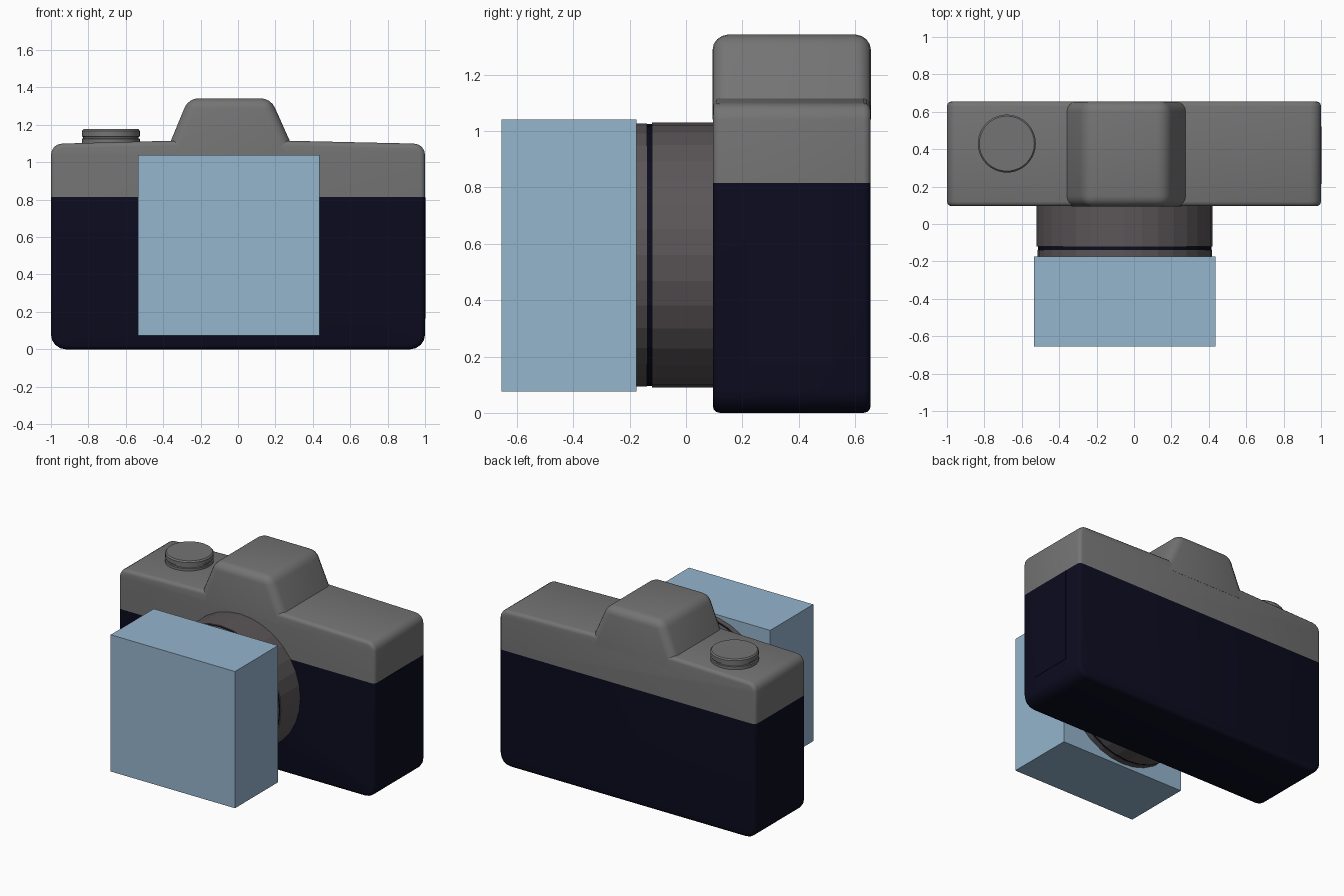
import bpy, bmesh, math

if "Cube" in bpy.data.objects:
    bpy.data.objects.remove(bpy.data.objects["Cube"], do_unlink=True)


def material(name, rgb):
    m = bpy.data.materials.new(name)
    m.use_nodes = True
    m.diffuse_color = (*rgb, 1)
    m.node_tree.nodes["Principled BSDF"].inputs["Base Color"].default_value = (*rgb, 1)
    return m


GREY = material("metal grey", (0.175, 0.175, 0.175))
NAVY = material("dark navy", (0.0035, 0.0035, 0.014))
BARREL = material("warm dark grey", (0.105, 0.092, 0.097))
BLUE = material("pale blue", (0.3, 0.46, 0.61))


def finish(name, bm, mats, smooth=True):
    bmesh.ops.recalc_face_normals(bm, faces=bm.faces)
    me = bpy.data.meshes.new(name)
    bm.to_mesh(me)
    bm.free()
    ob = bpy.data.objects.new(name, me)
    bpy.context.collection.objects.link(ob)
    for m in mats:
        me.materials.append(m)
    if smooth:
        bpy.ops.object.select_all(action='DESELECT')
        ob.select_set(True)
        bpy.context.view_layer.objects.active = ob
        bpy.ops.object.shade_smooth_by_angle(angle=math.radians(35))
    return ob


def extrude_profile(points, y0, y1):
    """Solid made from an x-z outline running from y0 to y1."""
    bm = bmesh.new()
    face = bm.faces.new([bm.verts.new((x, y0, z)) for x, z in points])
    side = bmesh.ops.extrude_face_region(bm, geom=[face])
    verts = [v for v in side["geom"] if isinstance(v, bmesh.types.BMVert)]
    bmesh.ops.translate(bm, verts=verts, vec=(0, y1 - y0, 0))
    bmesh.ops.recalc_face_normals(bm, faces=bm.faces)
    return bm


def bevel(bm, edges, width, segments):
    bmesh.ops.bevel(bm, geom=list(edges), offset=width, segments=segments,
                    profile=0.5, affect='EDGES', clamp_overlap=True)


def arc(cx, cz, r, start, steps=4):
    angles = [math.radians(start + 90 * i / steps) for i in range(steps + 1)]
    return [(cx + r * math.cos(a), cz + r * math.sin(a)) for a in angles]


def box(name, low, high, mat):
    bm = bmesh.new()
    bmesh.ops.create_cube(bm, size=1)
    for v in bm.verts:
        v.co = [high[i] if v.co[i] > 0 else low[i] for i in range(3)]
    return finish(name, bm, [mat], False)


def lathe(name, rings, steps, place, mat, smooth=True):
    """Closed turned solid; rings are (radius, distance along the axis)."""
    bm = bmesh.new()
    loops = [[bm.verts.new(place(r * math.cos(i * math.tau / steps),
                                 r * math.sin(i * math.tau / steps), d))
              for i in range(steps)] for r, d in rings]
    for a, b in zip(loops, loops[1:]):
        for i in range(steps):
            j = (i + 1) % steps
            bm.faces.new((a[i], a[j], b[j], b[i]))
    bm.faces.new(loops[0])
    bm.faces.new(loops[-1])
    return finish(name, bm, [mat], smooth)


# Rounded body, grey above the seam and navy below
FRONT, BACK, SEAM = 0.095, 0.655, 0.815
outline = (arc(-0.92, 0.08, 0.08, 180) + arc(0.92, 0.08, 0.08, 270)
           + arc(0.94, 1.04, 0.06, 0) + [(0.27, 1.115), (-0.36, 1.115)]
           + arc(-0.94, 1.04, 0.06, 90))
bm = extrude_profile(outline, FRONT, BACK)
bevel(bm, [e for e in bm.edges if abs(e.verts[0].co.y - e.verts[1].co.y) < 0.01], 0.025, 3)
bmesh.ops.bisect_plane(bm, geom=bm.verts[:] + bm.edges[:] + bm.faces[:],
                       plane_co=(0, 0, SEAM), plane_no=(0, 0, 1))
for f in bm.faces:
    f.material_index = 0 if f.calc_center_median().z > SEAM else 1
finish("camera_body", bm, [GREY, NAVY])

# Sloped viewfinder housing
bm = extrude_profile([(-0.39, 1.04), (0.31, 1.04), (0.175, 1.342), (-0.265, 1.342)],
                     FRONT - 0.001, BACK + 0.001)
bevel(bm, [e for e in bm.edges if max(v.co.z for v in e.verts) > 1.1], 0.055, 4)
finish("viewfinder_housing", bm, [GREY])

# Shutter button
lathe("shutter_button",
      [(0.155, 1.08), (0.155, 1.125), (0.148, 1.128), (0.148, 1.135),
       (0.155, 1.138), (0.155, 1.168), (0.147, 1.177)], 40,
      lambda u, v, d: (-0.68 + u, 0.43 + v, d), GREY)

# Lens barrel sections with a recessed dark ring between them
for name, r, y0, y1, mat in (("lens_barrel", 0.47, -0.12, 0.12, BARREL),
                             ("lens_groove", 0.464, -0.14, -0.11, NAVY),
                             ("lens_front_ring", 0.467, -0.18, -0.138, BARREL)):
    lathe(name, [(r, y0), (r, y1)], 32,
          lambda u, v, d: (-0.05 + u, d, 0.56 + v), mat, False)

# Block in front of the lens
box("lens_block", (-0.535, -0.655, 0.075), (0.435, -0.175, 1.04), BLUE)

# Thin door on the left end
box("side_door", (0.98, 0.215, 0.165), (1.003, 0.52, SEAM - 0.002), NAVY)
